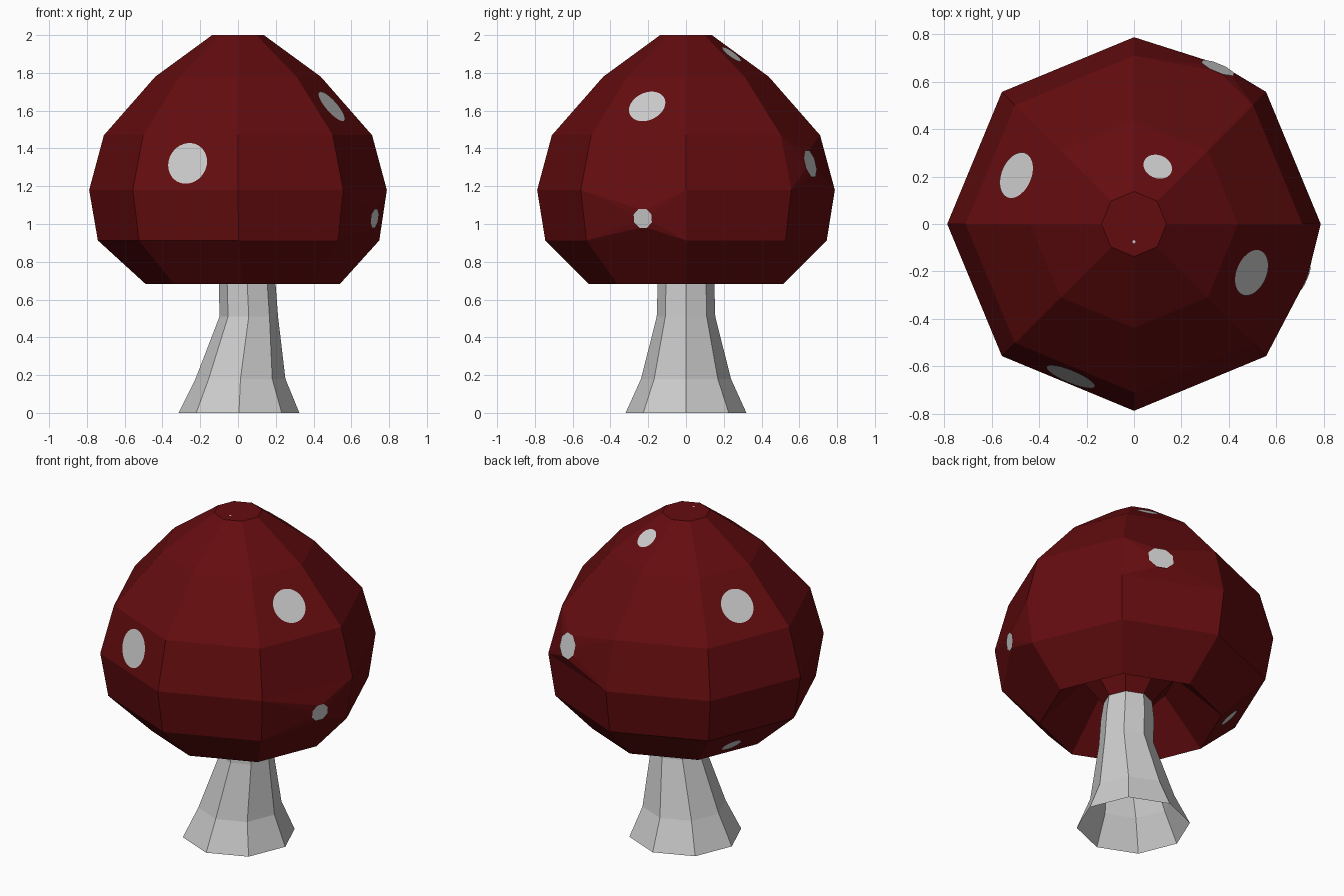
import bpy, bmesh, math
from mathutils import Vector

if "Cube" in bpy.data.objects:
    bpy.data.objects.remove(bpy.data.objects["Cube"])

RED = bpy.data.materials.new("cap_red")
RED.diffuse_color = (0.127, 0.0037, 0.0046, 1)
RED.use_nodes = True
RED.node_tree.nodes["Principled BSDF"].inputs["Base Color"].default_value = RED.diffuse_color


def finish(bm, name, mat=None):
    me = bpy.data.meshes.new(name)
    bm.to_mesh(me)
    bm.free()
    ob = bpy.data.objects.new(name, me)
    bpy.context.collection.objects.link(ob)
    if mat:
        me.materials.append(mat)
    return ob


def loft(profile, sides=8):
    """Stack of rings (radius, z, x offset) joined by quads."""
    bm = bmesh.new()
    rings = []
    for r, z, dx in profile:
        rings.append([bm.verts.new((dx + r * math.cos(math.tau * i / sides),
                                    r * math.sin(math.tau * i / sides), z))
                      for i in range(sides)])
    for a, b in zip(rings, rings[1:]):
        for i in range(sides):
            j = (i + 1) % sides
            bm.faces.new((a[i], a[j], b[j], b[i]))
    return bm, rings


def frame(n):
    """Tangent axes for a spot facing along n."""
    u = Vector((0, 0, 1)).cross(n)
    u = u.normalized() if u.length > 1e-4 else Vector((1, 0, 0))
    return u, n.cross(u)


def circle(c, n, r, sides):
    u, v = frame(n)
    start = math.pi / sides
    return [c + r * (math.cos(start + math.tau * i / sides) * u +
                     math.sin(start + math.tau * i / sides) * v)
            for i in range(sides)]


def spot(name, c, n, r, sides=32):
    bm = bmesh.new()
    bm.faces.new([bm.verts.new(p) for p in circle(c + n * 0.004, n, r, sides)])
    finish(bm, name)


# Stem: flared open foot, leaning slightly to +x
bm, rings = loft([(0.32, 0, 0.005), (0.238, 0.18, 0.013), (0.155, 0.51, 0.057),
                  (0.15, 0.68, 0.049), (0.135, 0.80, 0.045)])
finish(bm, "stem")

# Cap: collar around the stem, hollow underside, rim, then the dome
bm, rings = loft([(0.14, 0.78, 0.045), (0.26, 0.93, 0.035), (0.515, 0.683, 0.025),
                  (0.745, 0.913, 0.003), (0.788, 1.18, 0), (0.71, 1.47, 0),
                  (0.438, 1.78, 0), (0.137, 2.0, 0)])
bm.faces.new(rings[-1])
bm.normal_update()


def quad(level, sector):
    a, b, j = rings[level], rings[level + 1], (sector + 1) % 8
    corners = [a[sector], a[j], b[j], b[sector]]
    return next(f for f in bm.faces if set(f.verts) == set(corners))


# Flat spots lie on one facet: ring level, sector, height, radius, sideways shift
placed = []
for name, level, sector, z, r, slide in [("spot_front", 4, 5, 1.32, 0.111, 0),
                                         ("spot_right", 5, 7, 1.62, 0.101, 0),
                                         ("spot_left", 5, 3, 1.62, 0.101, 0),
                                         ("spot_top_back", 6, 1, 1.895, 0.062, 0),
                                         ("spot_low_left", 2, 3, 0.775, 0.06, -0.04)]:
    f = quad(level, sector)
    lo = (rings[level][sector].co + rings[level][(sector + 1) % 8].co) / 2
    hi = (rings[level + 1][sector].co + rings[level + 1][(sector + 1) % 8].co) / 2
    n = f.normal.copy()
    c = lo.lerp(hi, (z - lo.z) / (hi.z - lo.z)) + frame(n)[0] * slide
    placed.append((name, c, n, r, 32))

# Raised spots: the facet rises to a small octagon
for name, level, sector, r, slide, drop in [("spot_low_right", 3, 7, 0.055, 0.065, -0.01),
                                            ("spot_back", 4, 1, 0.078, -0.075, -0.018)]:
    f = quad(level, sector)
    j = (sector + 1) % 8
    corners = [rings[level + 1][j], rings[level + 1][sector],
               rings[level][sector], rings[level][j]]
    n = f.normal.copy()
    u, v = frame(n)
    c = f.calc_center_median() + n * 0.045 + u * slide + v * drop
    bm.faces.remove(f)
    octa = [bm.verts.new(p) for p in circle(c, n, r, 8)]
    bm.faces.new(octa)
    for k in range(4):
        m = (k + 1) % 4
        bm.faces.new((corners[k], octa[2 * k + 1], octa[2 * k]))
        bm.faces.new((corners[k], corners[m], octa[2 * m], octa[2 * k + 1]))
    placed.append((name, c, n, r, 8))

bmesh.ops.recalc_face_normals(bm, faces=bm.faces[:])
finish(bm, "cap", RED)

for args in placed:
    spot(*args)
# Tiny speck on the crown
spot("spot_speck", Vector((0, -0.075, 1.997)), Vector((0, 0, 1)), 0.007, 8)
